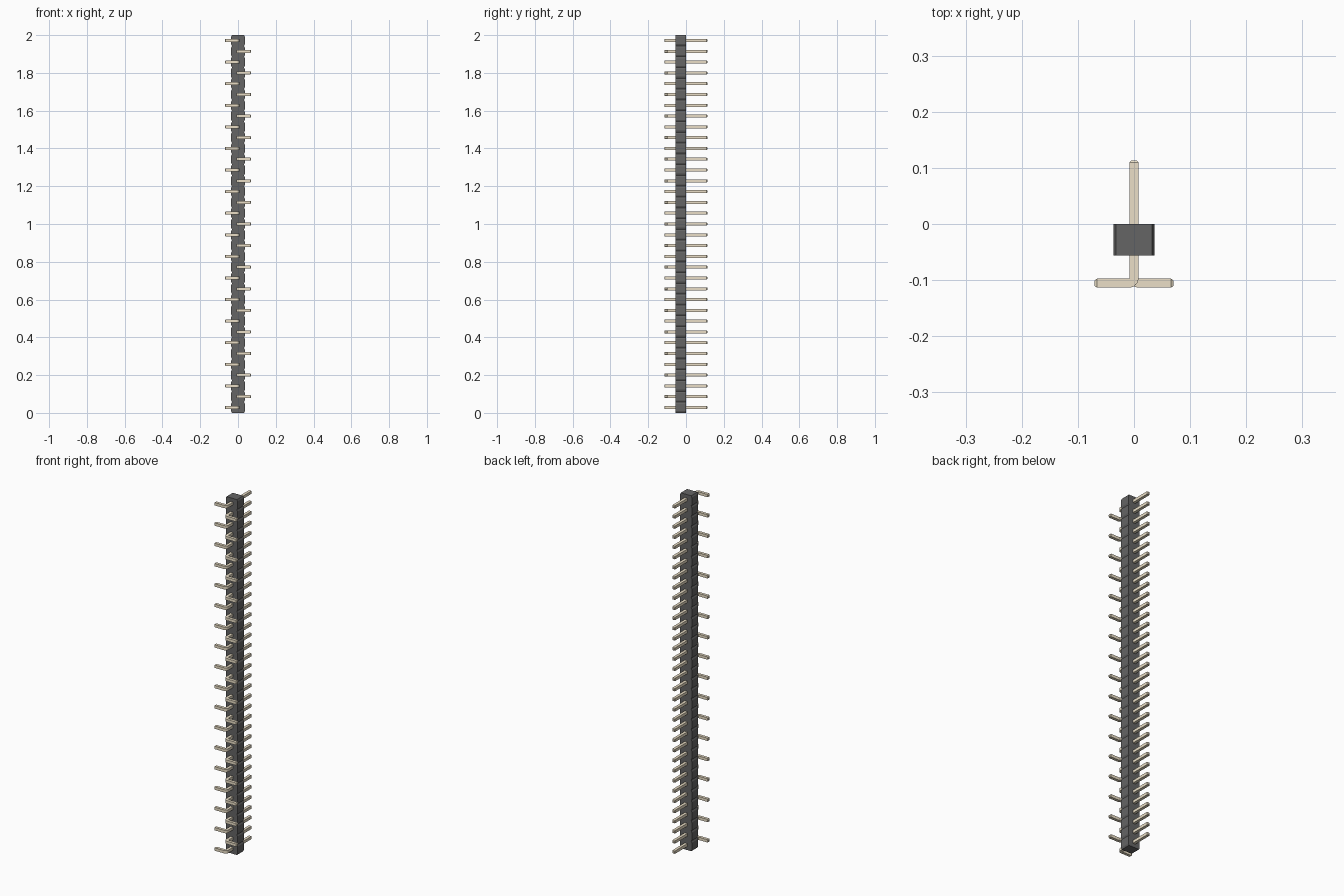
import bpy, bmesh
from math import sin, cos, pi

if "Cube" in bpy.data.objects:
    bpy.data.objects.remove(bpy.data.objects["Cube"])

COUNT = 35
PITCH = 2 / COUNT
HALF = 0.008          # half thickness of the square pins
REACH = 0.07          # sideways reach of the feet
END = 0.1135          # front and back extent of the pins


def material(name, color):
    m = bpy.data.materials.new(name)
    m.diffuse_color = color
    m.use_nodes = True
    m.node_tree.nodes["Principled BSDF"].inputs["Base Color"].default_value = m.diffuse_color
    return m


def to_mesh(bm, name, mat):
    bmesh.ops.recalc_face_normals(bm, faces=bm.faces)
    me = bpy.data.meshes.new(name)
    bm.to_mesh(me)
    bm.free()
    me.materials.append(mat)
    return me


def add_object(name, me, z=0):
    ob = bpy.data.objects.new(name, me)
    bpy.context.collection.objects.link(ob)
    ob.location.z = z
    return ob


def pin_mesh(side, mat):
    # Sections along the bent path: x, y, angle of the section's width axis, half size
    tip, small = 0.004, HALF * 0.65
    r = HALF + 0.001
    sections = [(0, END, 0, small), (0, END - tip, 0, HALF)]
    cy = -END + HALF + r
    for i in range(7):
        a = i / 6 * pi / 2
        sections.append((-r + r * cos(a), cy - r * sin(a), -a, HALF))
    y = -END + HALF
    sections += [(-REACH + tip, y, -pi / 2, HALF), (-REACH, y, -pi / 2, small)]

    bm = bmesh.new()
    rings = []
    for x, y, a, h in sections:
        rings.append([bm.verts.new((side * (x + u * h * cos(a)), y + u * h * sin(a), w * h))
                      for u, w in ((-1, -1), (1, -1), (1, 1), (-1, 1))])
    for p, q in zip(rings, rings[1:]):
        for k in range(4):
            n = (k + 1) % 4
            bm.faces.new((p[k], p[n], q[n], q[k]))
    bm.faces.new(rings[0])
    bm.faces.new(rings[-1])
    return to_mesh(bm, "bent_pin", mat)


def housing_mesh(mat):
    # Stack of chamfered segments, open between neighbours
    w, c, dz, y0, y1 = 0.0365, 0.0045, 0.009, -0.056, 0.0
    bm = bmesh.new()
    levels = [(0, w - c)]
    for i in range(COUNT):
        z = i * PITCH
        levels += [(z + dz, w), (z + PITCH - dz, w), (z + PITCH, w - c)]
    rings = [[bm.verts.new((x, y, z)) for x, y in ((-h, y0), (h, y0), (h, y1), (-h, y1))]
             for z, h in levels]
    for p, q in zip(rings, rings[1:]):
        for k in range(4):
            n = (k + 1) % 4
            bm.faces.new((p[k], p[n], q[n], q[k]))
    bm.faces.new(rings[0])
    bm.faces.new(rings[-1])
    return to_mesh(bm, "housing", mat)


plastic = material("dark_plastic", (0.13, 0.13, 0.13, 1))
metal = material("pale_gold", (0.83, 0.74, 0.57, 1))

# Notched plastic strip
add_object("housing", housing_mesh(plastic))

# Pins with feet alternating left and right
left, right = pin_mesh(1, metal), pin_mesh(-1, metal)
for i in range(COUNT):
    add_object(f"pin_{i + 1}", right if i % 2 else left, (i + 0.5) * PITCH)
